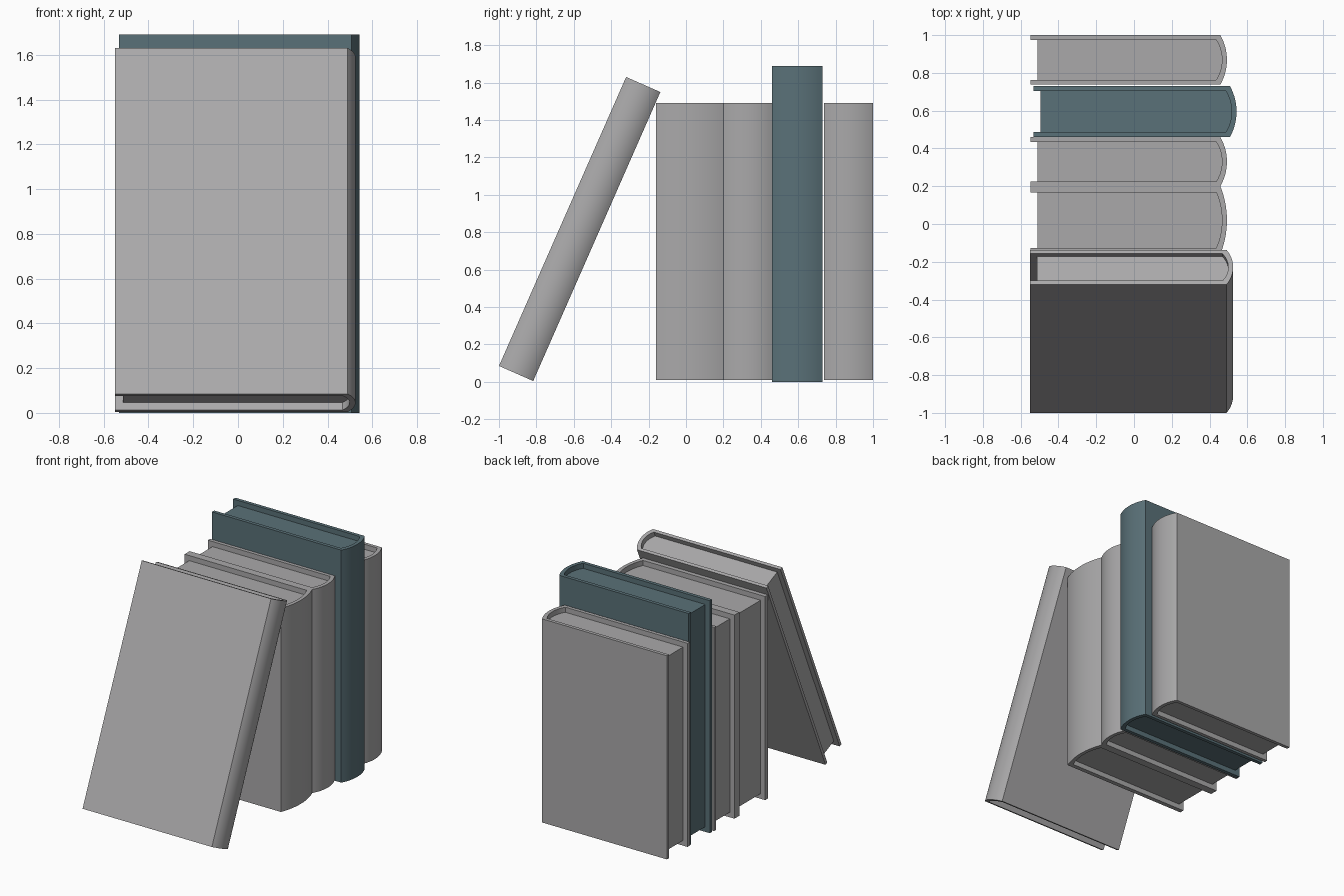
import bpy, bmesh, math

if "Cube" in bpy.data.objects:
    bpy.data.objects.remove(bpy.data.objects["Cube"])


def material(name, rgb):
    m = bpy.data.materials.new(name)
    m.diffuse_color = (*rgb, 1)
    m.use_nodes = True
    m.node_tree.nodes["Principled BSDF"].inputs["Base Color"].default_value = m.diffuse_color
    return m


GREY = material("grey", (0.40, 0.395, 0.40))
TEAL = material("dark teal", (0.102, 0.165, 0.188))


def arc(x, bulge, y0, y1, n=14):
    """Shallow circular arc from (x, y0) to (x, y1), bulging towards +x."""
    h = (y1 - y0) / 2
    r = (h * h + bulge * bulge) / (2 * bulge)
    a = math.asin(h / r)
    return [(x + bulge - r + r * math.cos(t), (y0 + y1) / 2 + r * math.sin(t))
            for t in (-a + 2 * a * i / n for i in range(n + 1))]


def prism(name, profile, z0, z1, mat, loc, tilt):
    """Extrude an xy profile upwards into an object."""
    bm = bmesh.new()
    base = bm.faces.new([bm.verts.new((x, y, z0)) for x, y in profile])
    ext = bmesh.ops.extrude_face_region(bm, geom=[base])
    top = [v for v in ext["geom"] if isinstance(v, bmesh.types.BMVert)]
    bmesh.ops.translate(bm, vec=(0, 0, z1 - z0), verts=top)
    if not any(f == base for f in bm.faces):
        bm.faces.ensure_lookup_table()
    # make sure the bottom cap exists
    holes = [e for e in bm.edges if e.is_boundary]
    if holes:
        bmesh.ops.holes_fill(bm, edges=holes, sides=0)
    bmesh.ops.recalc_face_normals(bm, faces=bm.faces)
    me = bpy.data.meshes.new(name)
    bm.to_mesh(me)
    bm.free()
    me.materials.append(mat)
    ob = bpy.data.objects.new(name, me)
    bpy.context.collection.objects.link(ob)
    ob.location = loc
    ob.rotation_euler.x = -tilt
    bpy.ops.object.select_all(action='DESELECT')
    ob.select_set(True)
    bpy.context.view_layer.objects.active = ob
    bpy.ops.object.shade_smooth_by_angle(angle=math.radians(25))


def book(name, mat, x0, xs, y0, thick, z0, height, board, bulge=0.035, tilt=0.0):
    loc = (0, y0, z0)
    inner = arc(xs - 0.022, bulge - 0.004, board, thick - board)
    # cover: two boards joined by a rounded spine
    cover = ([(x0, 0)] + arc(xs, bulge, 0, thick) + [(x0, thick), (x0, thick - board)]
             + inner[::-1] + [(x0, board)])
    prism(name + "_cover", cover, 0, height, mat, loc, tilt)
    # page block, set back from the cover edges
    fore = x0 + 0.037
    pages = [(fore, board)] + inner + [(fore, thick - board)]
    prism(name + "_pages", pages, 0.037, height - 0.037, mat, loc, tilt)


# upright books, back to front
book("back_book", GREY, -0.547, 0.457, 0.738, 0.262, 0.01, 1.48, 0.025)
book("tall_teal_book", TEAL, -0.532, 0.508, 0.46, 0.27, 0.0, 1.69, 0.026)
book("middle_book", GREY, -0.547, 0.457, 0.20, 0.26, 0.01, 1.48, 0.025)
book("thick_book", GREY, -0.547, 0.457, -0.16, 0.36, 0.01, 1.48, 0.032)
# book leaning towards the row
book("leaning_book", GREY, -0.55, 0.49, -1.0, 0.2, 0.085, 1.688, 0.022,
     tilt=math.radians(23.75))
